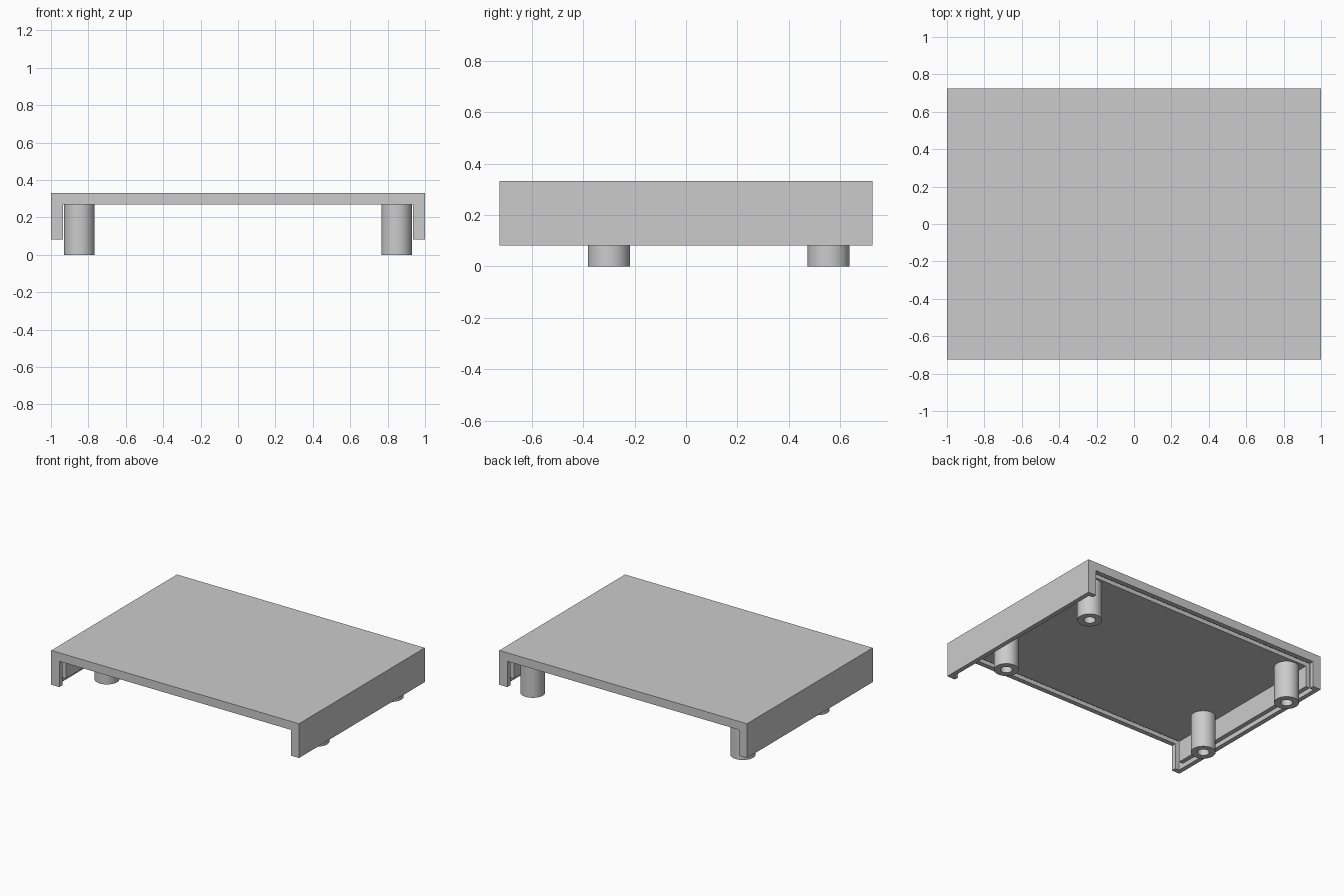
import bpy, bmesh, math

default = bpy.data.objects.get("Cube")
if default:
    bpy.data.objects.remove(default, do_unlink=True)

grey = bpy.data.materials.new("light grey")
grey.use_nodes = True
grey.diffuse_color = (0.6, 0.6, 0.6, 1)
grey.node_tree.nodes["Principled BSDF"].inputs["Base Color"].default_value = (0.6, 0.6, 0.6, 1)

TOP, BOTTOM = 0.332, 0.082    # shell height range
HALF_X, HALF_Y = 1.0, 0.725
WALL, SKIN = 0.065, 0.033     # full wall and thin wall thickness
CEILING = 0.27
SLOT_OUT, SLOT_IN = 0.69, 0.65


def add_object(name, bm):
    bmesh.ops.recalc_face_normals(bm, faces=bm.faces)
    mesh = bpy.data.meshes.new(name)
    bm.to_mesh(mesh)
    bm.free()
    mesh.materials.append(grey)
    ob = bpy.data.objects.new(name, mesh)
    bpy.context.collection.objects.link(ob)
    return ob


def box(name, half_x, y0, y1, z0, z1):
    bm = bmesh.new()
    bmesh.ops.create_cube(bm, size=1)
    for v in bm.verts:
        v.co.x *= 2 * half_x
        v.co.y = y1 if v.co.y > 0 else y0
        v.co.z = z1 if v.co.z > 0 else z0
    return add_object(name, bm)


def carve(target, cutter):
    cutter.hide_render = True
    mod = target.modifiers.new("carve", 'BOOLEAN')
    mod.operation = 'DIFFERENCE'
    mod.solver = 'EXACT'
    mod.object = cutter
    bpy.context.view_layer.objects.active = target
    bpy.ops.object.modifier_apply(modifier=mod.name)
    bpy.data.objects.remove(cutter, do_unlink=True)


# Cover shell, open at the front, back and bottom
cover = box("cover_shell", HALF_X, -HALF_Y, HALF_Y, BOTTOM, TOP)
carve(cover, box("opening", HALF_X - WALL, -1, 1, 0, CEILING))

# Panel slots at both ends, cut into walls and ceiling
for y0, y1 in ((-SLOT_OUT, -SLOT_IN), (SLOT_IN, SLOT_OUT)):
    carve(cover, box("panel_slot", HALF_X - SKIN, y0, y1, 0, TOP - SKIN))

# Stepped edge along the bottom of the walls, from slot to slot
carve(cover, box("bottom_step", HALF_X - SKIN, -SLOT_IN - 0.01, SLOT_IN + 0.01, 0, 0.115))


# Hollow round posts under the top
def post(name, x, y, outer=0.082, inner=0.039, sides=48):
    profile = [(0, CEILING), (inner, CEILING), (inner, 0), (outer, 0), (outer, 0.28), (0, 0.28)]
    bm = bmesh.new()
    verts = [bm.verts.new((x + r, y, z)) for r, z in profile]
    edges = [bm.edges.new(pair) for pair in zip(verts, verts[1:])]
    bmesh.ops.spin(bm, geom=verts + edges, cent=(x, y, 0), axis=(0, 0, 1),
                   angle=math.tau, steps=sides)
    bmesh.ops.remove_doubles(bm, verts=bm.verts, dist=1e-4)
    ob = add_object(name, bm)
    bpy.ops.object.select_all(action='DESELECT')
    ob.select_set(True)
    bpy.context.view_layer.objects.active = ob
    bpy.ops.object.shade_smooth_by_angle(angle=math.radians(30))


for side, x in (("left", 0.848), ("right", -0.848)):
    for end, y in (("front", -0.3), ("back", 0.555)):
        post(f"{end}_{side}_post", x, y)
